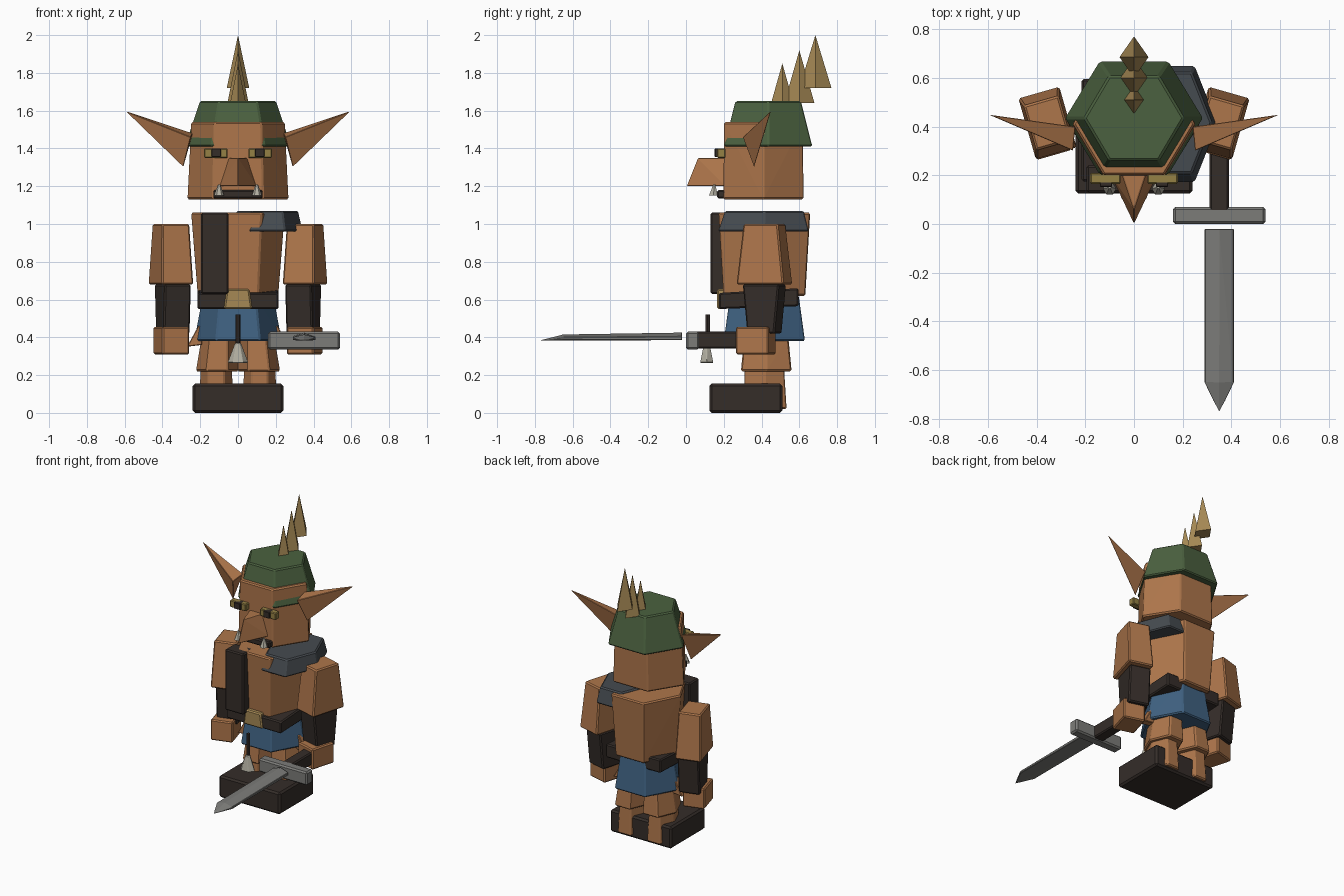
import bpy, bmesh
from math import sin, cos, pi, radians

if "Cube" in bpy.data.objects:
    bpy.data.objects.remove(bpy.data.objects["Cube"])

COLORS = dict(skin=(.42, .18, .07), green=(.07, .12, .05), dark=(.035, .026, .022),
              gold=(.38, .25, .09), blue=(.05, .12, .22), slate=(.06, .07, .08),
              steel=(.2, .2, .19), bone=(.45, .43, .36), eye=(.3, .22, .06))
MATS = {}
for key, rgb in COLORS.items():
    MATS[key] = bpy.data.materials.new(key)
    MATS[key].diffuse_color = (*rgb, 1)


def hull(name, pts, color, bevel=.008):
    """Convex faceted part from a few corner points."""
    bm = bmesh.new()
    vs = [bm.verts.new(p) for p in pts]
    bmesh.ops.convex_hull(bm, input=vs)
    bmesh.ops.dissolve_limit(bm, angle_limit=radians(1), verts=bm.verts[:], edges=bm.edges[:])
    bmesh.ops.recalc_face_normals(bm, faces=bm.faces[:])
    me = bpy.data.meshes.new(name)
    bm.to_mesh(me)
    bm.free()
    me.materials.append(MATS[color])
    ob = bpy.data.objects.new(name, me)
    bpy.context.collection.objects.link(ob)
    if bevel:
        mod = ob.modifiers.new("bevel", 'BEVEL')
        mod.width, mod.segments = bevel, 1
    return ob


def frustum(name, color, c0, r0, c1, r1, n=6, bevel=.008):
    """n-sided tapered prism; c = centre, r = (rx, ry) at bottom and top."""
    pts = []
    for c, r in ((c0, r0), (c1, r1)):
        pts += [(c[0] + r[0] * cos(2 * pi * i / n), c[1] + r[1] * sin(2 * pi * i / n), c[2])
                for i in range(n)] if r[0] > 0 else [c]
    return hull(name, pts, color, bevel)


def box(name, color, x, y, z, bevel=.008):
    return hull(name, [(a, b, c) for a in x for b in y for c in z], color, bevel)


def limb(name, color, s, cx, cy, z, bottom, top, ang=-16):
    """Tapered box turned about z, mirrored by s."""
    ca, sa = cos(radians(ang)), sin(radians(ang))
    pts = []
    for zz, (w, d) in ((z[0], bottom), (z[1], top)):
        for i in (-.5, .5):
            for j in (-.5, .5):
                u, v = i * w, j * d
                pts.append((s * (cx + u * ca - v * sa), cy + u * sa + v * ca, zz))
    return hull(name, pts, color)


# head and helmet
frustum("head", "skin", (0, .41, 1.13), (.27, .245), (0, .41, 1.54), (.25, .24))
frustum("helmet", "green", (0, .435, 1.41), (.285, .27), (0, .435, 1.65), (.205, .2))
for i, (y, z0, z1, r) in enumerate(((.51, 1.62, 1.85, .065), (.6, 1.64, 1.92, .08),
                                    (.685, 1.72, 2.0, .085))):
    frustum(f"helmet_spike_{i + 1}", "gold", (0, y, z0), (r * .7, r), (0, y, z1), (0, 0), 4, 0)

# face
hull("nose", [(-.1, .21, 1.2), (.1, .21, 1.2), (0, .0, 1.2),
              (-.05, .21, 1.35), (.05, .21, 1.35), (0, .06, 1.35)], "skin", .004)
box("mouth", "dark", (-.13, .13), (.165, .22), (1.135, 1.18))
for s, side in ((-1, "left"), (1, "right")):
    box(f"{side}_eye", "eye", (s * .055, s * .18), (.165, .21), (1.35, 1.4), .005)
    box(f"{side}_pupil", "dark", (s * .09, s * .14), (.152, .2), (1.355, 1.4), .003)
    frustum(f"{side}_tusk", "bone", (s * .1, .145, 1.15), (.027, .027),
            (s * .1, .15, 1.21), (.006, .006), 6, 0)
    hull(f"{side}_ear", [(s * .6, .45, 1.6), (s * .29, .36, 1.3), (s * .25, .3, 1.46),
                         (s * .24, .4, 1.48)], "skin", .003)

# torso, straps and belt
frustum("torso", "skin", (0, .415, .62), (.215, .25), (0, .415, 1.06), (.25, .28))
box("chest_strap", "dark", (-.195, -.05), (.13, .24), (.63, 1.06))
frustum("shoulder_guard", "slate", (.155, .41, .96), (.19, .277), (.155, .415, 1.07), (.165, .24))
for s, side in ((-1, "left"), (1, "right")):
    hull(f"{side}_belt", [(s * x, y, z) for x in (.05, .215)
                          for y, z in ((.175, .55), (.175, .635), (.595, .565), (.595, .66))], "dark")
hull("belt_buckle", [(s * x, y, z) for s in (-1, 1) for y in (.165, .22)
                     for x, z in ((.075, .55), (.06, .655))], "gold")
frustum("trousers", "blue", (0, .415, .38), (.235, .248), (0, .415, .62), (.19, .21))

# arms and legs
for s, side in ((-1, "left"), (1, "right")):
    limb(f"{side}_upper_arm", "skin", s, .355, .415, (.68, 1.0), (.175, .26), (.15, .19))
    limb(f"{side}_forearm", "dark", s, .345, .415, (.42, .68), (.145, .15), (.145, .2))
    limb(f"{side}_hand", "skin", s, .353, .37, (.31, .455), (.15, .18), (.15, .18))
    hull(f"{side}_thumb", [(s * x, y, z) for y in (.38, .43) for x, z in
                           ((.27, .35), (.19, .36), (.21, .46), (.19, .46))], "skin", .004)
    frustum(f"{side}_thigh", "skin", (s * .11, .425, .22), (.115, .155),
            (s * .1, .425, .4), (.095, .135))
    frustum(f"{side}_shin", "skin", (s * .115, .42, .02), (.095, .13), (s * .115, .415, .24), (.085, .12))
box("foot_block", "dark", (-.24, .24), (.125, .51), (0, .155), .012)

# hanging brush
frustum("brush_handle", "dark", (0, .115, .36), (.013, .013), (0, .115, .52), (.013, .013), 6, 0)
frustum("brush_bristles", "bone", (0, .11, .265), (.055, .04), (0, .11, .37), (.016, .016), 6, .003)

# sword
box("sword_grip", "dark", (.31, .39), (.05, .32), (.34, .43))
box("sword_guard", "steel", (.16, .54), (0, .07), (.335, .43), .01)
hull("sword_blade", [(.29, -.02, .385), (.41, -.02, .385), (.29, -.02, .405), (.41, -.02, .405),
                     (.35, -.02, .425), (.29, -.65, .385), (.41, -.65, .385), (.29, -.65, .4),
                     (.41, -.65, .4), (.35, -.65, .415), (.35, -.775, .383)], "steel", .003)

for m in bpy.data.materials:
    if m.users and not m.is_grease_pencil:
        m.use_nodes = True
        m.node_tree.nodes["Principled BSDF"].inputs["Base Color"].default_value = m.diffuse_color
